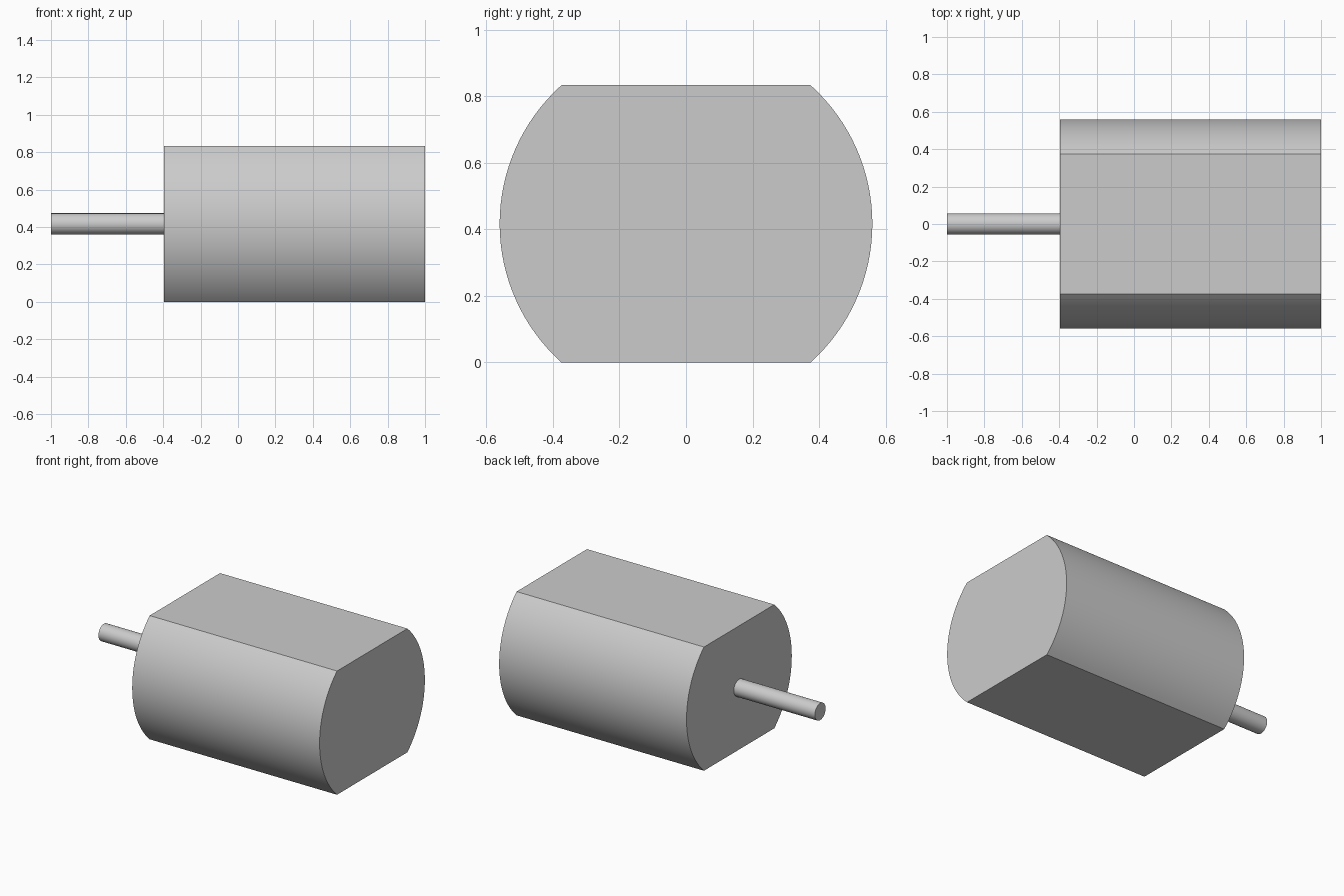
import bpy, bmesh, math

if "Cube" in bpy.data.objects:
    bpy.data.objects.remove(bpy.data.objects["Cube"])

grey = bpy.data.materials.new("light_grey")
grey.diffuse_color = (0.6, 0.6, 0.6, 1)
grey.use_nodes = True
grey.node_tree.nodes["Principled BSDF"].inputs["Base Color"].default_value = grey.diffuse_color

HEIGHT = 0.833
MID_Z = HEIGHT / 2


def extrude_x(name, profile, x0, x1):
    """Extrude a closed (y, z) profile along x into a solid object."""
    bm = bmesh.new()
    face = bm.faces.new([bm.verts.new((x0, y, z)) for y, z in profile])
    top = bmesh.ops.extrude_face_region(bm, geom=[face], use_keep_orig=True)
    moved = [v for v in top["geom"] if isinstance(v, bmesh.types.BMVert)]
    bmesh.ops.translate(bm, verts=moved, vec=(x1 - x0, 0, 0))
    bmesh.ops.recalc_face_normals(bm, faces=bm.faces)
    mesh = bpy.data.meshes.new(name)
    bm.to_mesh(mesh)
    bm.free()
    mesh.materials.append(grey)
    obj = bpy.data.objects.new(name, mesh)
    bpy.context.collection.objects.link(obj)
    bpy.ops.object.select_all(action="DESELECT")
    obj.select_set(True)
    bpy.context.view_layer.objects.active = obj
    bpy.ops.object.shade_smooth_by_angle(angle=math.radians(25))
    return obj


def arc(radius, start, end, steps):
    return [(radius * math.cos(start + (end - start) * i / steps),
             MID_Z + radius * math.sin(start + (end - start) * i / steps))
            for i in range(steps + 1)]


# Motor body: round can with flats on top and bottom
R = 0.56
a = math.asin(MID_Z / R)
extrude_x("motor_body", arc(R, -a, a, 32) + arc(R, math.pi - a, math.pi + a, 32),
          -0.396, 1.0)

# Output shaft, seated slightly inside the body
extrude_x("shaft", arc(0.057, 0, 2 * math.pi, 48)[:-1], -1.0, -0.38)
